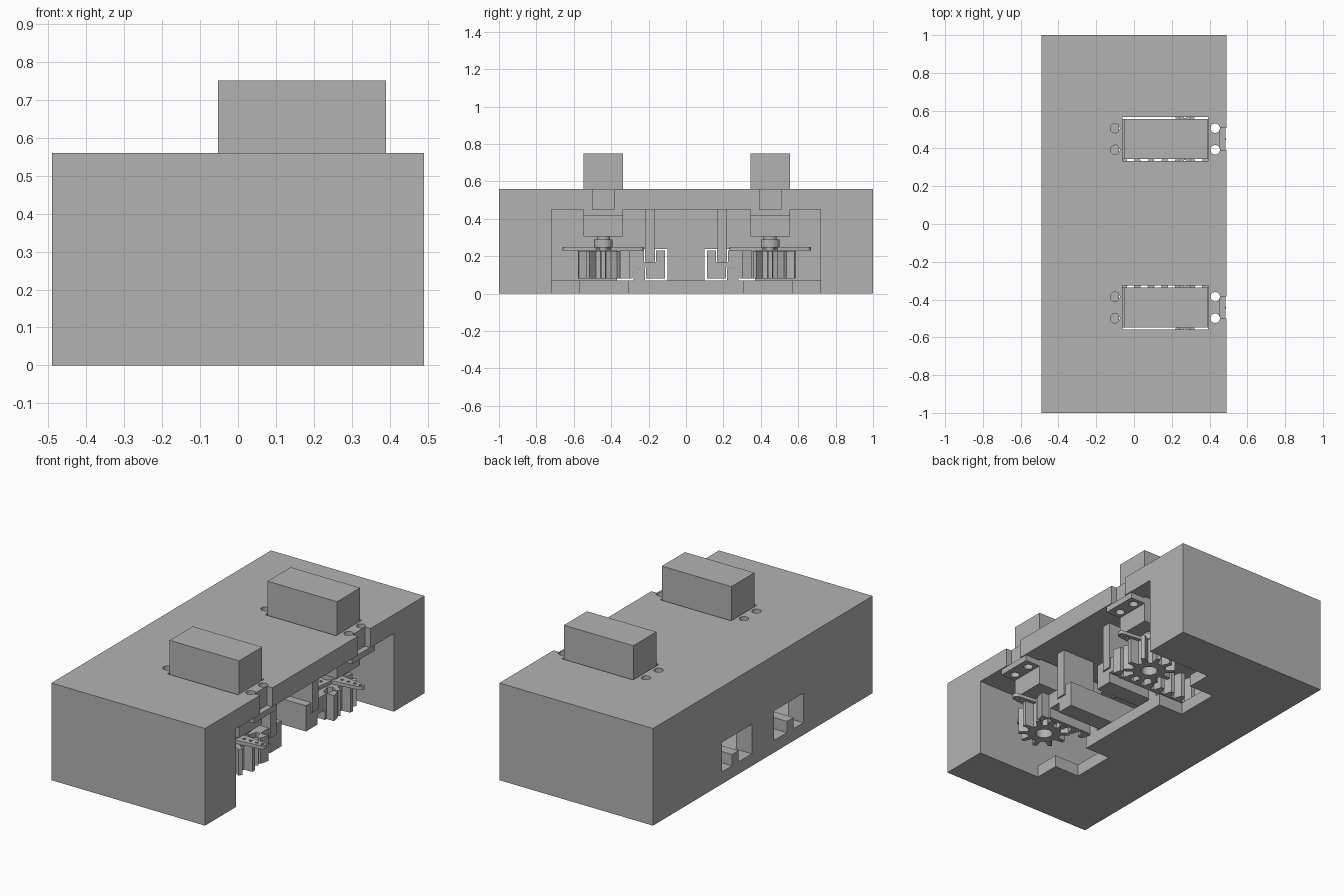
import bpy, bmesh, math

cube = bpy.data.objects.get("Cube")
if cube:
    bpy.data.objects.remove(cube, do_unlink=True)

grey = bpy.data.materials.new("mid_grey")
grey.use_nodes = True
grey.diffuse_color = (0.45, 0.45, 0.45, 1)
grey.node_tree.nodes["Principled BSDF"].inputs["Base Color"].default_value = (0.45, 0.45, 0.45, 1)


def finish(name, bm):
    bmesh.ops.recalc_face_normals(bm, faces=bm.faces)
    mesh = bpy.data.meshes.new(name)
    bm.to_mesh(mesh)
    bm.free()
    mesh.materials.append(grey)
    obj = bpy.data.objects.new(name, mesh)
    bpy.context.collection.objects.link(obj)
    return obj


def prism(name, points, low, high, axis="z"):
    """Extrude an outline along z, or a y-z outline along x."""
    bm = bmesh.new()
    place = (lambda p: (p[0], p[1], low)) if axis == "z" else (lambda p: (low, p[0], p[1]))
    face = bm.faces.new([bm.verts.new(place(p)) for p in points])
    moved = bmesh.ops.extrude_face_region(bm, geom=[face])["geom"]
    step = (0, 0, high - low) if axis == "z" else (high - low, 0, 0)
    bmesh.ops.translate(bm, vec=step, verts=[g for g in moved if isinstance(g, bmesh.types.BMVert)])
    return finish(name, bm)


def box(name, x0, x1, y0, y1, z0, z1):
    return prism(name, [(x0, y0), (x1, y0), (x1, y1), (x0, y1)], z0, z1)


def ring(x, y, r, count):
    return [(x + r * math.cos(math.tau * i / count), y + r * math.sin(math.tau * i / count))
            for i in range(count)]


def cylinder(name, x, y, r, z0, z1, count=24):
    return prism(name, ring(x, y, r, count), z0, z1)


def cut(obj, cutters):
    """Subtract every cutter, keep the result and drop the cutters."""
    for c in cutters:
        c.hide_render = True
        m = obj.modifiers.new("cut", "BOOLEAN")
        m.operation, m.solver, m.object = "DIFFERENCE", "EXACT", c
    bpy.context.view_layer.update()
    graph = bpy.context.evaluated_depsgraph_get()
    mesh = bpy.data.meshes.new_from_object(obj.evaluated_get(graph))
    obj.modifiers.clear()
    obj.data = mesh
    for c in cutters:
        bpy.data.objects.remove(c, do_unlink=True)


GEAR_X = 0.27
sides = ((1, "back"), (-1, "front"))


def servo_y(s):
    return s * 0.446 + 0.004


def span(s, a, b):
    return sorted((s * a, s * b))


def screw_holes(cy):
    return [cylinder("hole_cutter", x, cy + d, 0.025, 0.3, 0.7)
            for x in (-0.10, 0.43) for d in (-0.057, 0.057)]


# Housing: open cavity, shallow floor, servo slots, rack windows
housing = box("housing", -0.49, 0.49, -1, 1, 0, 0.56)
cutters = [box("cavity_cutter", -0.39, 0.6, -0.72, 0.72, 0.07, 0.45),
           box("floor_cutter", 0.08, 0.62, -0.72, 0.72, -0.1, 0.2)]
for s, side in sides:
    cy = servo_y(s)
    cutters += [box("notch_cutter", -0.08, 0.64, *span(s, 0.31, 0.57), -0.12, 0.15),
                box("window_cutter", -0.6, -0.3, *span(s, 0.10, 0.37), 0.07, 0.24),
                box("slot_cutter", -0.06, 0.393, cy - 0.117, cy + 0.117, 0.4, 0.7),
                box("edge_cutter", 0.455, 0.65, cy - 0.057, cy + 0.057, 0.4, 0.72)]
    cutters += screw_holes(cy)
cut(housing, cutters)

for s, side in sides:
    cy = servo_y(s)

    # Servo body, mounting flange and output shaft
    box(side + "_servo_body", -0.053, 0.39, cy - 0.105, cy + 0.105, 0.305, 0.75)
    flange = box(side + "_servo_flange", -0.15, 0.485, cy - 0.105, cy + 0.105, 0.415, 0.449)
    cut(flange, screw_holes(cy))
    cylinder(side + "_servo_shaft", GEAR_X, cy, 0.035, 0.285, 0.31)
    hub = cylinder(side + "_horn_hub", GEAR_X, cy, 0.05, 0.235, 0.29)

    # Cross shaped horn with tapered arms and small holes
    for k in range(4):
        a = math.tau * k / 4
        ca, sa = math.cos(a), math.sin(a)
        tip = [(0.195 + 0.022 * math.cos(t), 0.022 * math.sin(t))
               for t in (math.pi * (i / 6 - 0.5) for i in range(7))]
        outline = [(0, -0.045)] + tip + [(0, 0.045)]
        arm = prism(side + "_horn_arm", [(GEAR_X + ca * p - sa * q, cy + sa * p + ca * q)
                                         for p, q in outline], 0.23, 0.25)
        cut(arm, [cylinder("pin_cutter", GEAR_X + ca * d, cy + sa * d, 0.009, 0.2, 0.3, 10)
                  for d in (0.08, 0.12, 0.16, 0.195)])

    # Pinion gear
    teeth = 10
    outline = []
    for i in range(teeth):
        for part, r in ((-0.27, 0.09), (-0.13, 0.14), (0.13, 0.14), (0.27, 0.09)):
            a = math.tau * (i + part) / teeth
            outline.append((GEAR_X + r * math.cos(a), cy + r * math.sin(a)))
    gear = prism(side + "_gear", outline, 0.08, 0.228)
    cut(gear, [cylinder("bore_cutter", GEAR_X, cy, 0.045, 0, 0.2)])

    # Rack bar with a groove above and below, and a row of teeth
    profile = [(0.112, 0.082), (0.215, 0.082), (0.215, 0.14), (0.285, 0.14), (0.285, 0.082),
               (0.305, 0.082), (0.305, 0.23), (0.225, 0.23), (0.225, 0.168), (0.16, 0.168),
               (0.16, 0.23), (0.112, 0.23)]
    prism(side + "_rack", [(s * y, z) for y, z in profile], -0.3, 0.355, "x")
    pitch = 0.072
    for i in range(-7, 2):
        x = GEAR_X + (i + 0.5) * pitch
        prism(side + "_rack_tooth", [(x - 0.025, s * 0.30), (x + 0.025, s * 0.30),
                                     (x + 0.012, s * 0.352), (x - 0.012, s * 0.352)], 0.082, 0.23)

    # Guides: rail on the floor and rib under the roof
    box(side + "_floor_rail", -0.49, 0.08, *span(s, 0.22, 0.28), 0.065, 0.135)
    box(side + "_roof_rib", 0.15, 0.36, *span(s, 0.165, 0.22), 0.172, 0.455)
